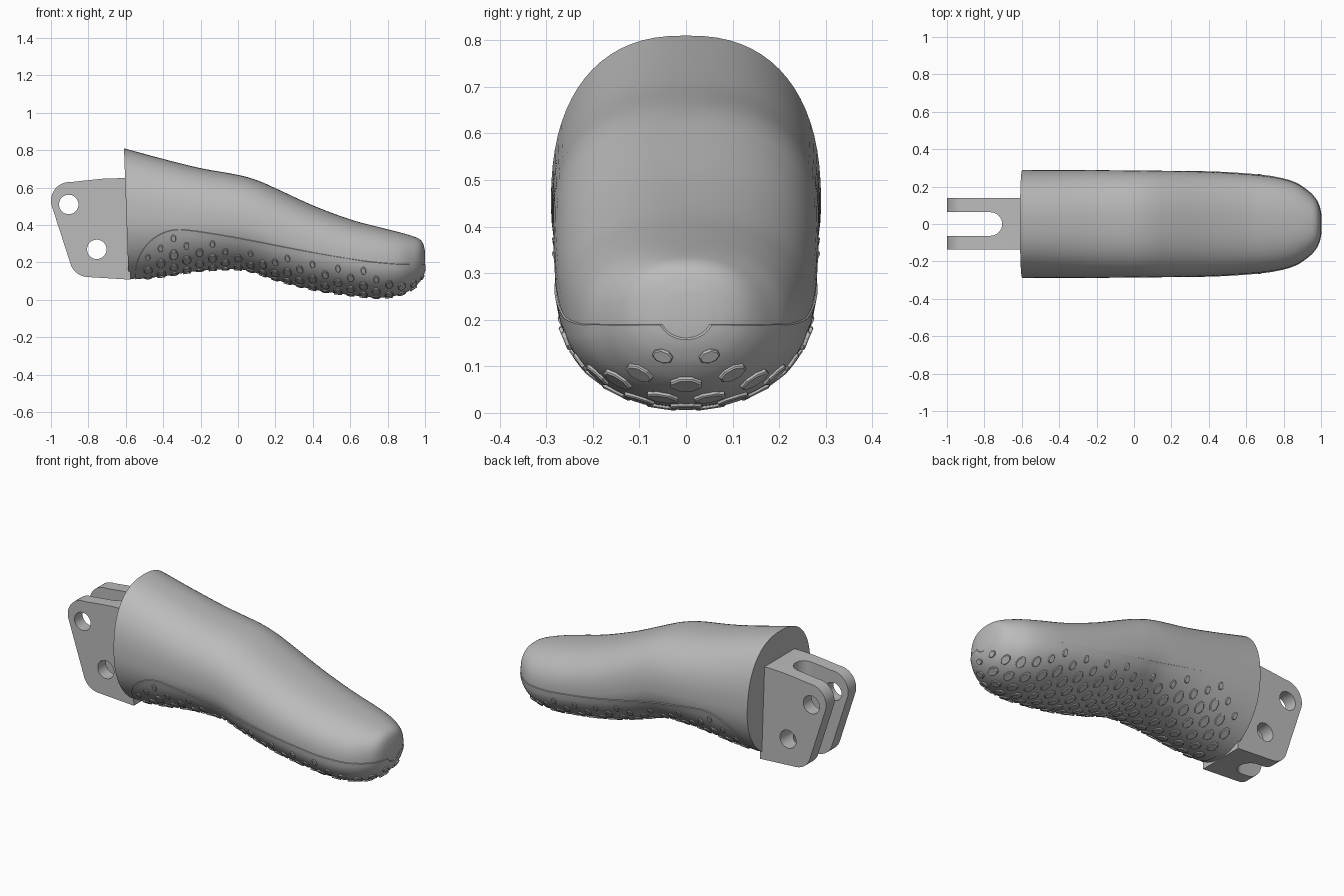
import bpy, bmesh, math
from mathutils import Vector

if "Cube" in bpy.data.objects:
    bpy.data.objects.remove(bpy.data.objects["Cube"], do_unlink=True)

grey = bpy.data.materials.new("plain grey")
grey.use_nodes = True
COLOUR = (0.5, 0.5, 0.5, 1)
grey.diffuse_color = COLOUR
for node in grey.node_tree.nodes:
    if node.type == "BSDF_PRINCIPLED":
        node.inputs["Base Color"].default_value = COLOUR

# Finger sections: x, top, bottom, half width
KEYS = [(-.585, .81, .11, .29), (-.4, .757, .13, .289), (-.2, .705, .16, .288),
        (0, .668, .167, .286), (.1, .64, .147, .285), (.2, .597, .112, .284),
        (.4, .505, .06, .279), (.6, .43, .03, .267), (.75, .39, .016, .25),
        (.86, .362, .03, .22), (.93, .342, .062, .175), (.97, .325, .1, .135),
        (.99, .3, .135, .095), (1, .26, .165, .05)]
END = len(KEYS) - 1
START_X, ROUND_X, SEAM_TOP, SEAM_TIP = -.55, -.3, .38, .19


def section(t):
    """Catmull-Rom blend of the key sections."""
    i = max(0, min(int(t), END - 1))
    f = t - i
    out = []
    for k in range(4):
        b, c = KEYS[i][k], KEYS[i + 1][k]
        a = KEYS[i - 1][k] if i else 2 * b - c
        d = KEYS[i + 2][k] if i + 2 <= END else 2 * c - b
        out.append(b + f / 2 * (c - a + f * (2 * a - 5 * b + 4 * c - d + f * (3 * (b - c) + d - a))))
    out[0] = min(out[0], 1)
    return out


def point(t, a):
    """Surface point; a is 0 underneath and pi on top."""
    x, top, bot, half = section(t)
    mid = bot + .48 * (top - bot)
    s, c = math.sin(a), math.cos(a)
    p = 1 if c >= 0 else 2 / 2.4
    y = math.copysign(half * abs(s) ** p, s)
    z = mid - c * (mid - bot) if c >= 0 else mid + (top - mid) * abs(c) ** p
    fade = max(0, 1 - (x - KEYS[0][0]) * 2)
    return Vector((x - .035 * fade * (z - bot), y, z))


def frame(t, a):
    """Point, direction along, direction around, outward normal."""
    e = .01
    along = (point(min(t + e, END), a) - point(max(t - e, 0), a)).normalized()
    around = (point(t, a + e) - point(t, a - e)).normalized()
    return point(t, a), along, around, along.cross(around).normalized()


def offset(t, a, d):
    p, _, _, n = frame(t, a)
    # Keep the normal pointing away from the core
    x, top, bot, _ = section(t)
    core = Vector((x - .1, 0, (top + bot) / 2))
    return p + n * (d if n.dot(p - core) > 0 else -d)


def t_at(x):
    lo, hi = 0, END
    for _ in range(40):
        m = (lo + hi) / 2
        lo, hi = (m, hi) if section(m)[0] < x else (lo, m)
    return lo


def seam_angle(t):
    """Angle at which the grip pad meets the shell."""
    x, top, bot, _ = section(t)
    if x < ROUND_X:
        f = min(1, (ROUND_X - x) / (ROUND_X - START_X))
        z = bot + (SEAM_TOP - bot) * math.sqrt(1 - f * f)
    else:
        s = min(1, (x - ROUND_X) / (1 - ROUND_X))
        f = (math.sin(s * math.pi / 2) + s * s * (3 - 2 * s)) / 2
        z = SEAM_TOP + (SEAM_TIP - SEAM_TOP) * f
    mid = bot + .48 * (top - bot)
    if z < mid:
        return math.acos(max(-1, min(1, (mid - z) / (mid - bot))))
    return math.acos(-min(1, (z - mid) / (top - mid)) ** 1.2)


def finish(name, bm, angle=35):
    bmesh.ops.recalc_face_normals(bm, faces=bm.faces)
    mesh = bpy.data.meshes.new(name)
    bm.to_mesh(mesh)
    bm.free()
    mesh.materials.append(grey)
    ob = bpy.data.objects.new(name, mesh)
    bpy.context.scene.collection.objects.link(ob)
    smooth(ob, angle)
    return ob


def smooth(ob, angle):
    for other in bpy.context.selected_objects:
        other.select_set(False)
    ob.select_set(True)
    bpy.context.view_layer.objects.active = ob
    bpy.ops.object.shade_smooth_by_angle(angle=math.radians(angle))


def skin(bm, rows, closed):
    n = len(rows[0])
    for r, q in zip(rows, rows[1:]):
        for j in range(n if closed else n - 1):
            k = (j + 1) % n
            bm.faces.new((r[j], r[k], q[k], q[j]))


# Finger shell
bm = bmesh.new()
SIDES, STEPS = 72, 5
rows = [[bm.verts.new(point(i / STEPS, 2 * math.pi * j / SIDES)) for j in range(SIDES)]
        for i in range(END * STEPS + 1)]
skin(bm, rows, True)
bm.faces.new(rows[0])
bm.faces.new(rows[-1])
finish("finger_shell", bm)

# Grip pad, a thin skin with its rim tucked into the shell
bm = bmesh.new()
T0 = t_at(START_X + .001)
ROWS, COLS = 90, 40
rows = []
for i in range(ROWS + 1):
    t = T0 + (END - T0) * (i / ROWS) ** 1.6
    limit = seam_angle(t)
    row = []
    for j in range(COLS + 1):
        rim = i in (0, ROWS) or j in (0, COLS)
        u = 2 * j / COLS - 1
        if 0 < j < COLS and j in (1, COLS - 1):
            u = math.copysign(.99, u)
        row.append(bm.verts.new(offset(t, u * limit, -.006 if rim else .004)))
    rows.append(row)
skin(bm, rows, False)
finish("grip_pad", bm)

# Raised octagonal treads in staggered rows
bm = bmesh.new()


def tread(t, a, size):
    p, along, around, _ = frame(t, a)
    n = (offset(t, a, 1) - p).normalized()
    rings = []
    for lift, grow in ((-.004, 1), (.008, 1), (.011, .86)):
        ring = []
        for k in range(8):
            w = math.pi * (k + .5) / 4
            ring.append(bm.verts.new(p + n * lift + size * grow * (
                along * .024 * math.cos(w) + around * .036 * math.sin(w))))
        rings.append(ring)
    skin(bm, rings, True)
    bm.faces.new(rings[0])
    bm.faces.new(rings[-1])


travel, row_index, t = 0, 0, T0
while t < END - .1:
    step = point(t + .01, 0) - point(t, 0)
    travel += step.length
    t += .01
    if travel < .068:
        continue
    travel = 0
    row_index += 1
    limit = seam_angle(t)
    arc = [0]
    for k in range(100):
        arc.append(arc[-1] + (point(t, limit * (k + 1) / 100) - point(t, limit * k / 100)).length)
    s = .05 * (row_index % 2)
    while s < arc[-1] - .05:
        k = next(i for i, v in enumerate(arc) if v >= s)
        size = max(.6, min(1, (arc[-1] - s) / .15))
        for side in ((1, -1) if s else (1,)):
            tread(t, side * limit * k / 100, size)
        s += .1
finish("grip_treads", bm, 25)


# Hinge fork with a rounded slot and two pin holes
def prism(name, outline, lo, hi, place):
    bm = bmesh.new()
    rows = [[bm.verts.new(place(u, v, w)) for u, v in outline] for w in (lo, hi)]
    skin(bm, rows, True)
    bm.faces.new(rows[0])
    bm.faces.new(rows[1])
    return finish(name, bm)


def arc_points(cx, cy, r, start, end, n):
    return [(cx + r * math.cos(math.radians(start + (end - start) * i / n)),
             cy + r * math.sin(math.radians(start + (end - start) * i / n))) for i in range(n + 1)]


def across(u, v, w):
    return Vector((u, w, v))


def upright(u, v, w):
    return Vector((u, v, w))


side_outline = ([(-.575, .108), (-.58, .652), (-.72, .648), (-.82, .638)]
                + arc_points(-.9, .53, .1, 85, 193, 14)
                + arc_points(-.8, .222, .1, 195, 265, 10))
fork = prism("hinge_fork", side_outline, -.137, .14, across)
slot = prism("slot_cutter", [(-1.1, -.063)] + arc_points(-.768, 0, .063, -90, 90, 20) + [(-1.1, .063)],
             -.1, 1, upright)
holes = [prism("pin_cutter", arc_points(x, z, .052, 0, 350, 35), -.3, .3, across)
         for x, z in ((-.905, .51), (-.755, .27))]
for cutter in [slot] + holes:
    cutter.hide_render = True
    mod = fork.modifiers.new("cut", "BOOLEAN")
    mod.operation = "DIFFERENCE"
    mod.solver = "EXACT"
    mod.object = cutter
    bpy.context.view_layer.objects.active = fork
    bpy.ops.object.modifier_apply(modifier=mod.name)
    bpy.data.objects.remove(cutter, do_unlink=True)
smooth(fork, 30)
